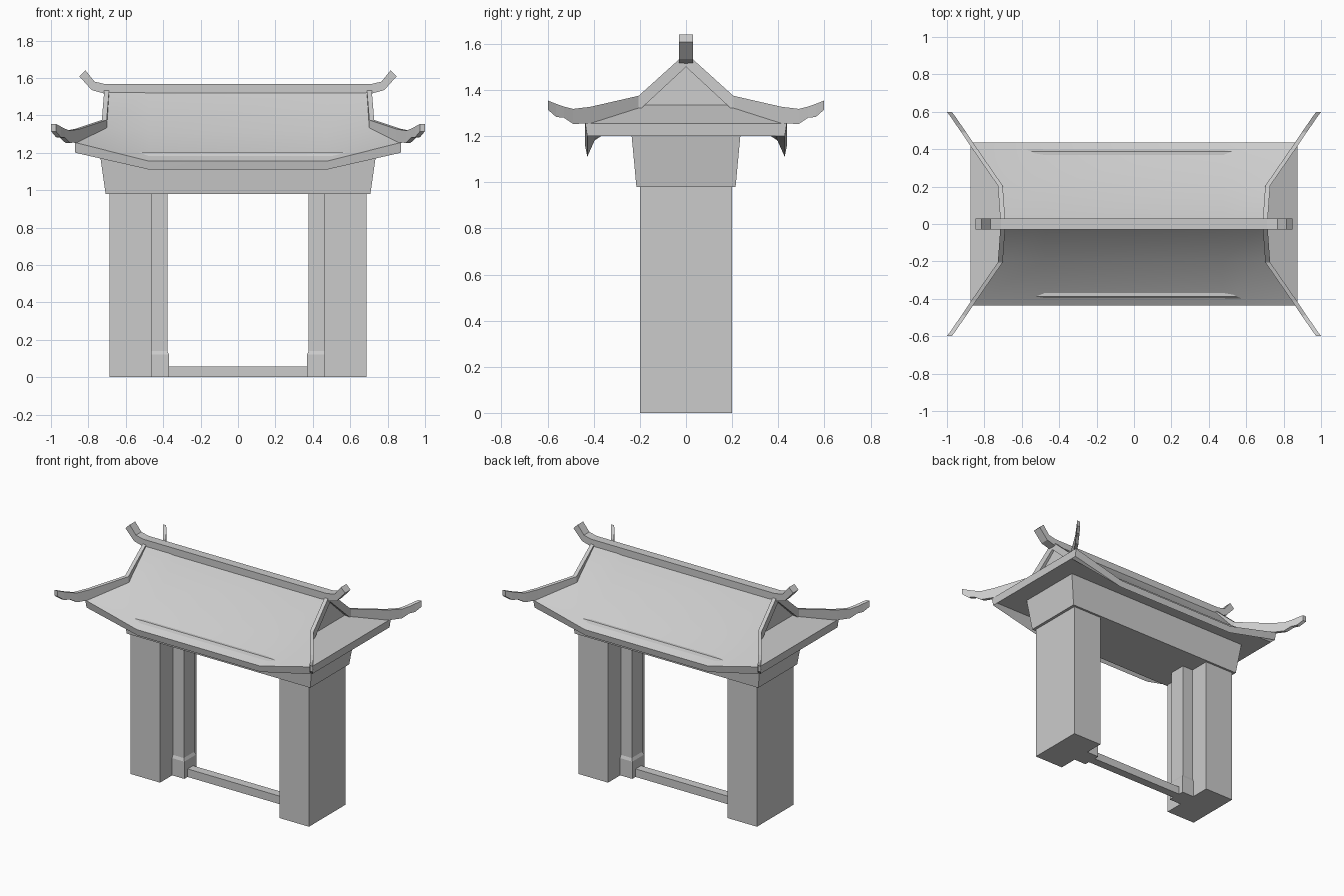
import bpy, bmesh, math

if "Cube" in bpy.data.objects:
    bpy.data.objects.remove(bpy.data.objects["Cube"], do_unlink=True)

stone = bpy.data.materials.new("plain_grey")
stone.use_nodes = True
grey = (0.6, 0.6, 0.6, 1)
stone.diffuse_color = grey
stone.node_tree.nodes["Principled BSDF"].inputs["Base Color"].default_value = grey


def make(name, verts, faces, smooth=None):
    """Mesh object from points and faces with normals made consistent."""
    bm = bmesh.new()
    vs = [bm.verts.new(v) for v in verts]
    for f in faces:
        bm.faces.new([vs[i] for i in f])
    bmesh.ops.recalc_face_normals(bm, faces=bm.faces[:])
    me = bpy.data.meshes.new(name)
    bm.to_mesh(me)
    bm.free()
    me.materials.append(stone)
    ob = bpy.data.objects.new(name, me)
    bpy.context.scene.collection.objects.link(ob)
    if smooth:
        bpy.ops.object.select_all(action='DESELECT')
        ob.select_set(True)
        bpy.context.view_layer.objects.active = ob
        bpy.ops.object.shade_smooth_by_angle(angle=math.radians(smooth))
    return ob


def loft(name, rings, smooth=None):
    """Skin equal-sized rings and cap both ends."""
    n = len(rings[0])
    faces = [tuple(range(n)), tuple((len(rings) - 1) * n + i for i in range(n))]
    for r in range(len(rings) - 1):
        for i in range(n):
            j = (i + 1) % n
            faces.append((r * n + i, r * n + j, (r + 1) * n + j, (r + 1) * n + i))
    return make(name, [p for ring in rings for p in ring], faces, smooth)


def rect(cx, hx, hy, z):
    return [(cx - hx, -hy, z), (cx + hx, -hy, z), (cx + hx, hy, z), (cx - hx, hy, z)]


def block(name, cx, hx, hy, z0, z1):
    return loft(name, [rect(cx, hx, hy, z0), rect(cx, hx, hy, z1)])


# Gate piers, door posts and their footings
for side, s in (("left", 1), ("right", -1)):
    block(side + "_pier", s * 0.575, 0.113, 0.2, 0, 0.98)
    block(side + "_post", s * 0.42, 0.042, 0.058, 0, 0.98)
    loft(side + "_post_base", [rect(s * 0.415, 0.047, 0.066, 0),
                               rect(s * 0.415, 0.047, 0.066, 0.12),
                               rect(s * 0.42, 0.042, 0.058, 0.14)])

# Threshold and flared lintel
block("threshold", 0, 0.37, 0.03, 0, 0.056)
loft("lintel", [rect(0, 0.708, 0.215, 0.98), rect(0, 0.74, 0.236, 1.205)])

# Roof body: rows run front to back, columns run right to left
# row: y, end x, end z, middle z
half = [(0.388, 0.87, 1.2, 1.2), (0.428, 0.87, 1.2, 1.11), (0.437, 0.873, 1.255, 1.155),
        (0.2, 0.70, 1.335, 1.31)]
rows = [(-y, x, ze, zm) for y, x, ze, zm in half]
rows.append((0, 0.695, 1.555, 1.555))
rows += half[::-1]
verts = []
for y, x, ze, zm in rows:
    verts += [(-x, y, ze), (-0.475, y, zm), (0.475, y, zm), (x, y, ze)]
faces = []
for r in range(9):
    a, b = r * 4, (r + 1) % 9 * 4
    faces += [(a + c, a + c + 1, b + c + 1, b + c) for c in range(3)]
for c in (0, 3):
    gable, skirt, band = (3, 4, 5), (2, 3, 5, 6), (0, 1, 2, 6, 7, 8)
    faces += [tuple(r * 4 + c for r in end) for end in (gable, skirt, band)]
make("roof", verts, faces, smooth=40)

# Main ridge with upturned ends: x, top z, and x, bottom z
top = [(0.71, 1.567), (0.767, 1.58), (0.815, 1.64)]
low = [(0.71, 1.515), (0.782, 1.535), (0.848, 1.608)]
pairs = [((-t[0], t[1]), (-b[0], b[1])) for t, b in zip(top, low)][::-1] + list(zip(top, low))
loft("main_ridge", [[(t[0], -0.03, t[1]), (t[0], 0.03, t[1]),
                     (b[0], 0.03, b[1]), (b[0], -0.03, b[1])] for t, b in pairs])

# Four corner ridges sweeping down the gable and out past the eaves
path = [(0.70, 0, 1.56, 1.50), (0.715, 0.205, 1.375, 1.31), (0.86, 0.415, 1.327, 1.255),
        (0.91, 0.49, 1.318, 1.253), (0.938, 0.53, 1.328, 1.28),
        (0.96, 0.563, 1.34, 1.283), (0.986, 0.598, 1.354, 1.314)]
for side, sx in (("left", 1), ("right", -1)):
    for end, sy in (("front", -1), ("back", 1)):
        rings = [[(sx * (x - 0.013), sy * y, t), (sx * (x + 0.013), sy * y, t),
                  (sx * (x + 0.013), sy * y, b), (sx * (x - 0.013), sy * y, b)]
                 for x, y, t, b in path]
        loft(f"{end}_{side}_corner_ridge", rings)
